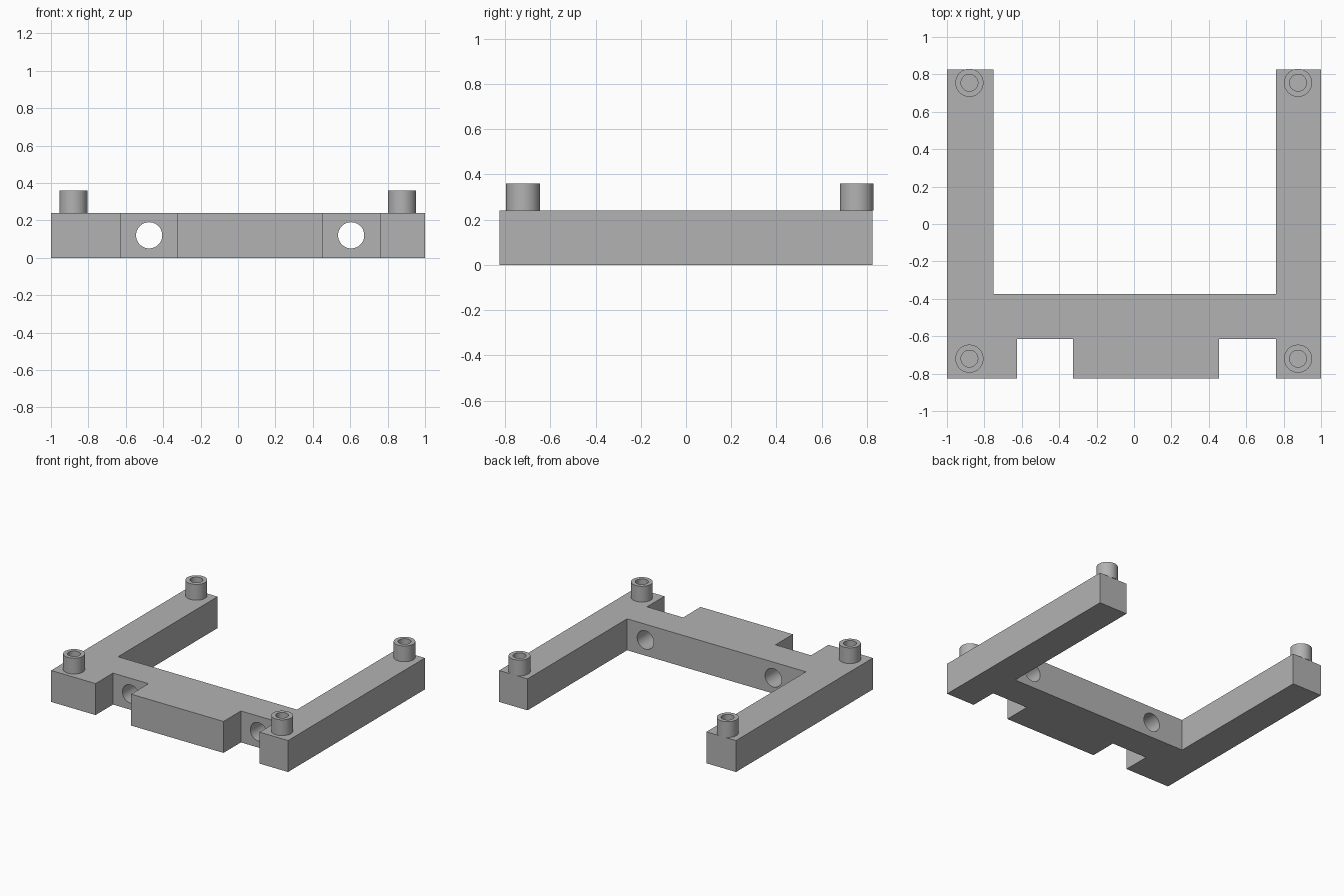
import bpy
import bmesh
from math import pi, radians
from mathutils import Matrix, Vector

cube = bpy.data.objects.get("Cube")
if cube:
    bpy.data.objects.remove(cube, do_unlink=True)

HEIGHT = 0.24
POST_TOP = 0.36

grey = bpy.data.materials.new("plain grey")
grey.use_nodes = True
colour = (0.45, 0.45, 0.45, 1)
grey.diffuse_color = colour
grey.node_tree.nodes["Principled BSDF"].inputs["Base Color"].default_value = colour


def add_object(name, bm):
    bmesh.ops.recalc_face_normals(bm, faces=bm.faces)
    mesh = bpy.data.meshes.new(name)
    bm.to_mesh(mesh)
    bm.free()
    mesh.materials.append(grey)
    obj = bpy.data.objects.new(name, mesh)
    bpy.context.collection.objects.link(obj)
    return obj


def smooth(obj):
    bpy.ops.object.select_all(action='DESELECT')
    obj.select_set(True)
    bpy.context.view_layer.objects.active = obj
    bpy.ops.object.shade_smooth_by_angle(angle=radians(30))


# Flat frame: two arms, a crossbar and two front notches
outline = [
    (-1, -0.825), (-0.625, -0.825), (-0.625, -0.615), (-0.325, -0.615),
    (-0.325, -0.825), (0.455, -0.825), (0.455, -0.615), (0.76, -0.615),
    (0.76, -0.825), (1, -0.825), (1, 0.825), (0.76, 0.825),
    (0.76, -0.375), (-0.75, -0.375), (-0.75, 0.825), (-1, 0.825),
]
bm = bmesh.new()
base = bm.faces.new([bm.verts.new((x, y, 0)) for x, y in outline])
top = bmesh.ops.extrude_face_region(bm, geom=[base])["geom"]
bmesh.ops.translate(bm, vec=(0, 0, HEIGHT),
                    verts=[v for v in top if isinstance(v, bmesh.types.BMVert)])
frame = add_object("frame", bm)

# Bolt holes through the crossbar behind each notch
bm = bmesh.new()
for x in (-0.475, 0.605):
    place = Matrix.Translation((x, -0.5, HEIGHT / 2)) @ Matrix.Rotation(pi / 2, 4, 'X')
    bmesh.ops.create_cone(bm, cap_ends=True, segments=64, radius1=0.07,
                          radius2=0.07, depth=0.4, matrix=place)
cutter = add_object("hole_cutter", bm)
cutter.hide_render = True
cutter.hide_viewport = True

cut = frame.modifiers.new("bolt holes", 'BOOLEAN')
cut.object = cutter
cut.operation = 'DIFFERENCE'
cut.solver = 'EXACT'
bpy.context.view_layer.objects.active = frame
bpy.ops.object.modifier_apply(modifier=cut.name)
bpy.data.objects.remove(cutter, do_unlink=True)
smooth(frame)


# Hollow corner posts, open down to the top of the frame
def add_post(name, x, y):
    profile = [(0.045, HEIGHT), (0.045, POST_TOP), (0.075, POST_TOP), (0.075, HEIGHT)]
    bm = bmesh.new()
    verts = [bm.verts.new((r, 0, z)) for r, z in profile]
    edges = [bm.edges.new(pair) for pair in zip(verts, verts[1:] + verts[:1])]
    bmesh.ops.spin(bm, geom=verts + edges, axis=(0, 0, 1), cent=(0, 0, 0),
                   angle=2 * pi, steps=64)
    bmesh.ops.remove_doubles(bm, verts=bm.verts, dist=0.0005)
    bmesh.ops.translate(bm, vec=Vector((x, y, 0)), verts=bm.verts)
    smooth(add_object(name, bm))


for side, x in (("left", 0.877), ("right", -0.88)):
    for end, y in (("front", -0.72), ("back", 0.755)):
        add_post(f"{end}_{side}_post", x, y)
